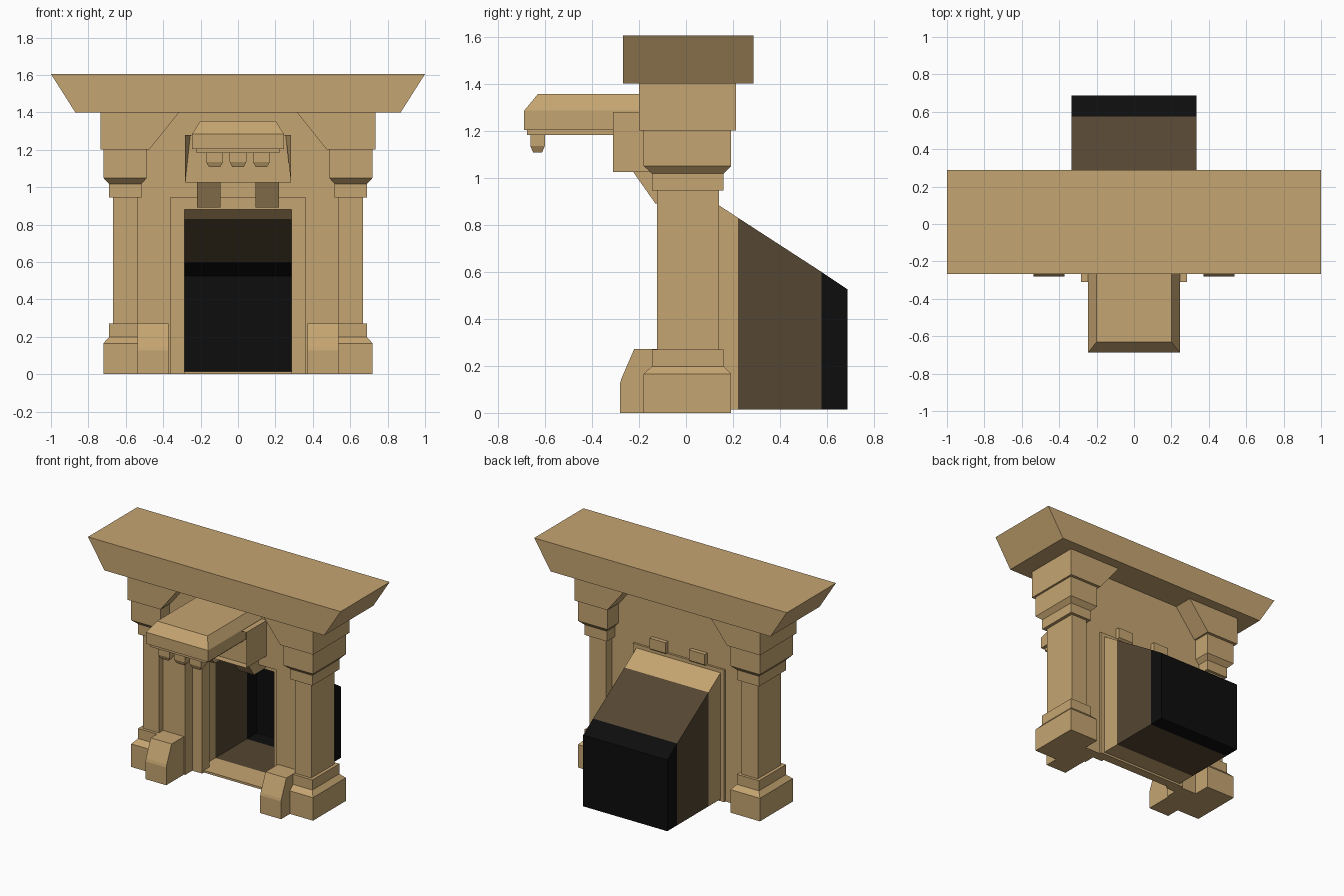
import bpy, bmesh

if "Cube" in bpy.data.objects:
    bpy.data.objects.remove(bpy.data.objects["Cube"])


def material(name, rgb):
    m = bpy.data.materials.new(name)
    m.diffuse_color = (*rgb, 1)
    m.use_nodes = True
    m.node_tree.nodes["Principled BSDF"].inputs["Base Color"].default_value = m.diffuse_color
    return m


STONE = material("tan_stone", (0.56, 0.375, 0.165))
SOOT = material("sooty_brown", (0.089, 0.061, 0.032))
BLACK = material("burnt_black", (0.004, 0.004, 0.004))


def finish(name, bm, mirror=False, mats=(STONE,)):
    bmesh.ops.recalc_face_normals(bm, faces=bm.faces)
    me = bpy.data.meshes.new(name)
    bm.to_mesh(me)
    bm.free()
    ob = bpy.data.objects.new(name, me)
    bpy.context.collection.objects.link(ob)
    for m in mats:
        me.materials.append(m)
    if mirror:
        ob.modifiers.new("mirror", 'MIRROR')
    return ob


def loft_bm(rings):
    """Stack of rectangles, each (z, x0, x1, y0, y1)."""
    bm = bmesh.new()
    prev = None
    for z, x0, x1, y0, y1 in rings:
        ring = [bm.verts.new(p) for p in
                ((x0, y0, z), (x1, y0, z), (x1, y1, z), (x0, y1, z))]
        if prev:
            for i in range(4):
                j = (i + 1) % 4
                bm.faces.new((prev[i], prev[j], ring[j], ring[i]))
        else:
            bm.faces.new(ring)
        prev = ring
    bm.faces.new(prev)
    return bm


def loft(name, rings, mirror=False):
    return finish(name, loft_bm(rings), mirror)


def box(name, x0, x1, y0, y1, z0, z1, mirror=False):
    return loft(name, [(z0, x0, x1, y0, y1), (z1, x0, x1, y0, y1)], mirror)


def prism(name, pts, axis, a, b, mirror=False):
    """Extrude a profile: (x, z) along y, or (y, z) along x."""
    bm = bmesh.new()

    def at(p, t):
        return (p[0], t, p[1]) if axis == 'y' else (t, p[0], p[1])
    A = [bm.verts.new(at(p, a)) for p in pts]
    B = [bm.verts.new(at(p, b)) for p in pts]
    bm.faces.new(A)
    bm.faces.new(B)
    for i in range(len(pts)):
        j = (i + 1) % len(pts)
        bm.faces.new((A[i], A[j], B[j], B[i]))
    return finish(name, bm, mirror)


# Mantel shelf with sloped ends
prism("mantel_shelf", [(-0.87, 1.4), (0.87, 1.4), (1, 1.605), (-1, 1.605)], 'y', -0.268, 0.288)

# Sloped corbels above the pillars
prism("corbel", [(0.735, 1.2), (0.735, 1.4), (0.315, 1.4), (0.475, 1.2)], 'y', -0.2, 0.213, True)

# Pillars: base, shaft and capital in one stack
wide = (0.487, 0.72, -0.18, 0.192)
mid = (0.515, 0.69, -0.145, 0.16)
slim = (0.537, 0.667, -0.124, 0.14)
loft("pillar", [(z, *s) for z, s in (
    (0, wide), (0.165, wide), (0.198, mid), (0.27, mid), (0.27, slim), (0.945, slim),
    (0.945, mid), (1.018, mid), (1.05, wide), (1.2, wide))], True)

# Feet beside the hearth
prism("foot", [(-0.28, 0), (-0.28, 0.127), (-0.275, 0.145), (-0.22, 0.272),
               (-0.05, 0.272), (-0.05, 0)], 'x', 0.372, 0.537, True)


# Wall and recessed frame around the opening
def arch(name, w, top, iw, itop, y0, y1):
    prism(name, [(-w, 0), (-w, top), (w, top), (w, 0), (iw, 0), (iw, itop),
                 (-iw, itop), (-iw, 0)], 'y', y0, y1)


arch("wall", 0.56, 1.41, 0.362, 0.945, -0.08, 0.07)
arch("opening_frame", 0.362, 0.945, 0.285, 0.88, 0.0, 0.085)
box("hearth_sill", -0.285, 0.285, 0.02, 0.085, 0, 0.015)

# Brackets passing through the wall
prism("bracket", [(-0.225, 1.025), (-0.13, 0.89), (0.02, 0.89), (0.1, 0.95), (0.1, 1.025)],
      'x', 0.093, 0.218, True)

# Block carrying the hood, with a recessed front
bm = loft_bm([(1.025, -0.283, 0.283, -0.31, -0.02), (1.28, -0.283, 0.283, -0.31, -0.02)])
front = min(bm.faces, key=lambda f: f.calc_center_median().y)
bmesh.ops.inset_region(bm, faces=[front], thickness=0.03)
for v in front.verts:
    v.co.y += 0.05
    if v.co.z > 1.15:
        v.co.x *= 0.9
finish("hood_block", bm)

# Projecting hood slab, its underside plate and hanging teeth
loft("hood_slab", [(1.203, -0.245, 0.245, -0.688, -0.05), (1.285, -0.245, 0.245, -0.688, -0.05),
                   (1.355, -0.2, 0.2, -0.63, -0.05)])
box("hood_underplate", -0.222, 0.222, -0.675, -0.2, 1.182, 1.205)
for i in (-1, 0, 1):
    c = 0.125 * i
    loft("hood_tooth", [(1.107, c - 0.03, c + 0.03, -0.65, -0.612),
                        (1.135, c - 0.045, c + 0.045, -0.662, -0.6),
                        (1.185, c - 0.045, c + 0.045, -0.662, -0.6)])

# Firebox: open shell with a falling roof, darker towards the back
bm = bmesh.new()
prev = None
for k, (y, z) in enumerate(((0.08, 0.922), (0.22, 0.83), (0.575, 0.6), (0.687, 0.525))):
    ring = [bm.verts.new(p) for p in
            ((-0.333, y, 0.015), (0.333, y, 0.015), (0.333, y, z), (-0.333, y, z))]
    if prev:
        for i in range(4):
            j = (i + 1) % 4
            bm.faces.new((prev[i], prev[j], ring[j], ring[i])).material_index = k - 1
    prev = ring
bm.faces.new(prev).material_index = 2
finish("firebox", bm, mats=(STONE, SOOT, BLACK))
